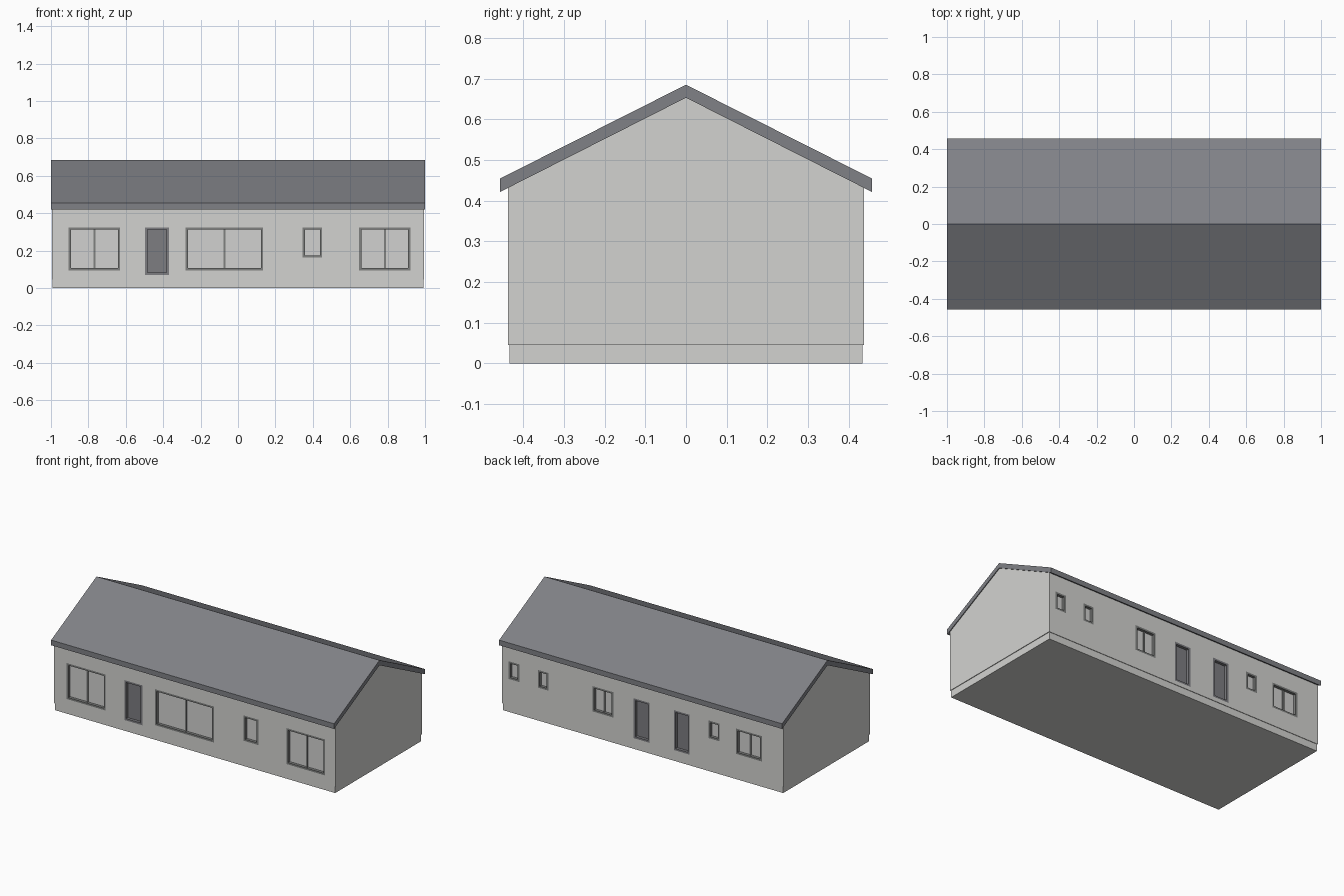
import bpy
import bmesh

if "Cube" in bpy.data.objects:
    bpy.data.objects.remove(bpy.data.objects["Cube"], do_unlink=True)


def material(name, rgb):
    m = bpy.data.materials.new(name)
    m.use_nodes = True
    m.diffuse_color = (*rgb, 1)
    bsdf = next(n for n in m.node_tree.nodes if n.type == "BSDF_PRINCIPLED")
    bsdf.inputs["Base Color"].default_value = (*rgb, 1)
    bsdf.inputs["Roughness"].default_value = 0.8
    return m


WALL = material("pale plaster", (0.65, 0.65, 0.63))
PANE = material("pale glass", (0.64, 0.64, 0.63))
ROOF = material("slate grey", (0.215, 0.22, 0.24))
FRAME = material("frame grey", (0.215, 0.22, 0.215))
DOOR = material("door grey", (0.205, 0.205, 0.22))


def add_box(bm, x, y, z):
    """Add a box given (low, high) pairs on each axis."""
    vs = bmesh.ops.create_cube(bm, size=1)["verts"]
    for v in vs:
        v.co = [a[0] if c < 0 else a[1] for c, a in zip(v.co, (x, y, z))]


def finish(bm, name, mat):
    bmesh.ops.recalc_face_normals(bm, faces=bm.faces)
    mesh = bpy.data.meshes.new(name)
    bm.to_mesh(mesh)
    bm.free()
    ob = bpy.data.objects.new(name, mesh)
    ob.data.materials.append(mat)
    bpy.context.collection.objects.link(ob)
    return ob


def boxes(name, mat, parts):
    bm = bmesh.new()
    for part in parts:
        add_box(bm, *part)
    return finish(bm, name, mat)


def prism(name, mat, profile, half):
    """Extrude a y-z profile along x."""
    bm = bmesh.new()
    face = bm.faces.new([bm.verts.new((-half, y, z)) for y, z in profile])
    out = bmesh.ops.extrude_face_region(bm, geom=[face])["geom"]
    bmesh.ops.translate(bm, vec=(2 * half, 0, 0),
                        verts=[v for v in out if isinstance(v, bmesh.types.BMVert)])
    return finish(bm, name, mat)


# Overall sizes
WALL_Y, DEPTH, TRIM = 0.4375, 0.022, 0.012
TOP = 0.325

# Openings: kind, x low, x high, sill height
front = [
    ("double", -0.905, -0.63, 0.095),
    ("door", -0.497, -0.37, 0.07),
    ("double", -0.28, 0.135, 0.095),
    ("single", 0.345, 0.45, 0.163),
    ("double", 0.648, 0.922, 0.095),
]
back = [
    ("single", 0.872, 0.947, 0.212),
    ("single", 0.667, 0.74, 0.212),
    ("double", 0.207, 0.355, 0.163),
    ("door", -0.05, 0.063, 0.07),
    ("door", -0.332, -0.22, 0.07),
    ("single", -0.543, -0.464, 0.212),
    ("double", -0.843, -0.66, 0.163),
]
openings = [(-1, *o) for o in front] + [(1, *o) for o in back]


def span(side, near, far):
    """Depths below the wall face as a (low, high) pair on y."""
    return tuple(sorted((side * (WALL_Y - near), side * (WALL_Y - far))))


# Walls with gables, and the slightly inset plinth
walls = prism("walls", WALL, [
    (-WALL_Y, 0.045), (WALL_Y, 0.045), (WALL_Y, 0.436),
    (0, 0.658), (-WALL_Y, 0.436)], 0.995)
boxes("plinth", WALL, [((-0.991, 0.991), (-0.434, 0.434), (0, 0.046))])

# Cut the recesses for windows and doors
cutter = boxes("recess_cutter", WALL, [
    ((a, b), span(s, -0.02, DEPTH), (sill, TOP)) for s, k, a, b, sill in openings])
cutter.hide_render = True
mod = walls.modifiers.new("recesses", "BOOLEAN")
mod.operation, mod.solver, mod.object = "DIFFERENCE", "EXACT", cutter
cut_mesh = bpy.data.meshes.new_from_object(
    walls.evaluated_get(bpy.context.evaluated_depsgraph_get()))
walls.modifiers.clear()
walls.data = cut_mesh
bpy.data.objects.remove(cutter, do_unlink=True)

# Frames with mullions, panes and door leaves
for i, (s, kind, a, b, sill) in enumerate(openings):
    label = f"{'front' if s < 0 else 'back'}_{'door' if kind == 'door' else 'window'}_{i + 1}"
    is_door = kind == "door"
    deep = span(s, 0, DEPTH)
    inner = (a + TRIM, b - TRIM)
    parts = [
        ((a, a + TRIM), deep, (sill, TOP)),
        ((b - TRIM, b), deep, (sill, TOP)),
        (inner, deep, (sill, sill + TRIM)),
        (inner, deep, (TOP - TRIM, TOP)),
    ]
    if kind == "double":
        mid = (a + b) / 2
        parts.append(((mid - 0.005, mid + 0.005), span(s, 0.012, DEPTH),
                      (sill + TRIM, TOP - TRIM)))
    boxes(label + "_frame", DOOR if is_door else FRAME, parts)
    boxes(label + ("_leaf" if is_door else "_pane"), DOOR if is_door else PANE,
          [(inner, span(s, DEPTH - 0.004, DEPTH), (sill + TRIM, TOP - TRIM))])

# Gabled roof slab with upright eave edges
prism("roof", ROOF, [
    (-0.458, 0.421), (0, 0.653), (0.458, 0.421),
    (0.458, 0.454), (0, 0.685), (-0.458, 0.454)], 1.0)
